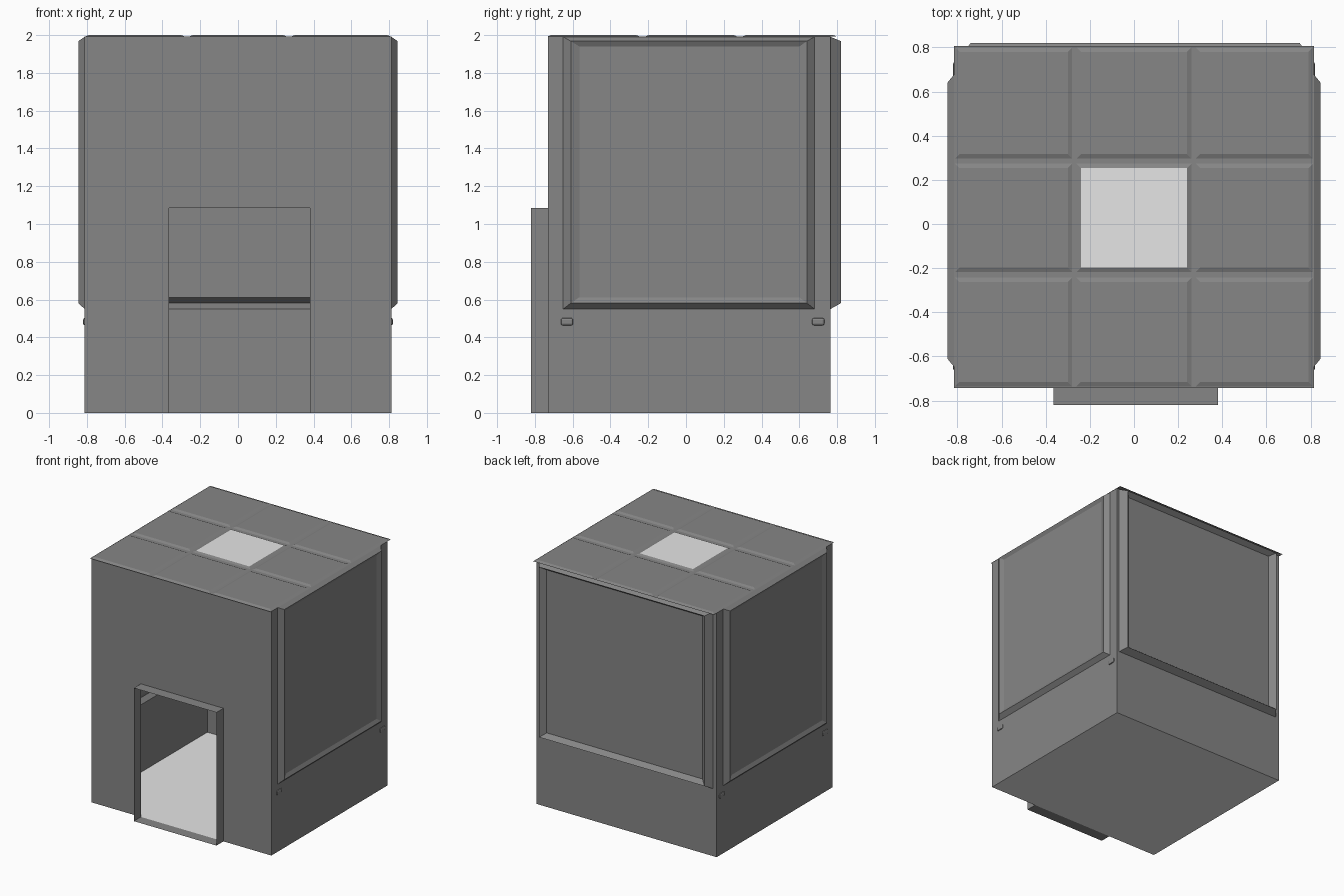
import bpy, bmesh
from mathutils import Vector

if "Cube" in bpy.data.objects:
    bpy.data.objects.remove(bpy.data.objects["Cube"])


def material(name, value):
    m = bpy.data.materials.new(name)
    m.diffuse_color = (value, value, value, 1)
    m.use_nodes = True
    m.node_tree.nodes["Principled BSDF"].inputs["Base Color"].default_value = m.diffuse_color
    return m


GREY = material("mid grey", 0.238)
LIGHT = material("light grey", 0.79)


def build(name, faces, mat=GREY, centre=(0, 0, 1)):
    """Sheet object from face loops, with normals turned away from centre."""
    bm = bmesh.new()
    for pts in faces:
        bm.faces.new([bm.verts.new(p) for p in pts])
    bmesh.ops.remove_doubles(bm, verts=bm.verts, dist=1e-5)
    bmesh.ops.recalc_face_normals(bm, faces=bm.faces)
    bm.normal_update()
    c = Vector(centre)
    if sum(f.normal.dot(f.calc_center_median() - c) * f.calc_area() for f in bm.faces) < 0:
        bmesh.ops.reverse_faces(bm, faces=bm.faces)
    me = bpy.data.meshes.new(name)
    bm.to_mesh(me)
    bm.free()
    me.materials.append(mat)
    ob = bpy.data.objects.new(name, me)
    bpy.context.collection.objects.link(ob)
    return ob


def rect(u0, u1, v0, v1, place, d):
    return [place(u, v, d) for u, v in ((u0, v0), (u1, v0), (u1, v1), (u0, v1))]


def rings(loops):
    """Quads between successive rectangles, last one filled."""
    faces = [[a[i], a[(i + 1) % 4], b[(i + 1) % 4], b[i]]
             for a, b in zip(loops, loops[1:]) for i in range(4)]
    return faces + [loops[-1]]


X, Y0, Y1, TOP = 0.812, -0.73, 0.765, 1.992


def panel_wall(name, place, u0, u1, r0, r1, wall, rim, recess):
    """Wall with a raised, bevelled and recessed panel."""
    build(name, rings([
        rect(u0, u1, 0, TOP, place, wall),
        rect(r0 - 0.04, r1 + 0.04, 0.55, TOP - 0.001, place, wall),
        rect(r0, r1, 0.581, 1.968, place, rim),
        rect(r0 + 0.045, r1 - 0.04, 0.612, 1.94, place, recess)]))


# Side and back walls
for side, s in (("left", -1), ("right", 1)):
    panel_wall(side + "_wall", lambda u, v, d: (s * d, u, v),
               Y0, Y1, -0.61, 0.64, X, 0.845, 0.83)
    # Small rounded pegs below the side panels
    for end, y in (("front", -0.63), ("back", 0.70)):
        bpy.ops.mesh.primitive_cube_add(size=1, location=(s * 0.809, y, 0.483))
        peg = bpy.context.object
        peg.name = f"{side}_{end}_peg"
        peg.scale = (0.022, 0.066, 0.04)
        bpy.ops.object.transform_apply(location=False, rotation=False, scale=True)
        peg.data.materials.append(GREY)
        bev = peg.modifiers.new("round", 'BEVEL')
        bev.width, bev.segments = 0.01, 2
panel_wall("back_wall", lambda u, v, d: (u, d, v), -X, X, -0.74, 0.75, Y1, 0.82, 0.78)

# Front wall with doorway
DL, DR, DT, DY = -0.365, 0.38, 1.085, -0.82
build("front_wall", [[(x, Y0, z) for x, z in (
    (-X, 0), (DL, 0), (DL, DT), (DR, DT), (DR, 0), (X, 0), (X, TOP), (-X, TOP))]])

# Thin door surround standing out from the front wall
door = [rect(DL, DR, 0, DT, lambda u, v, d: (u, d, v), y) for y in (Y0, DY)]
build("door_surround", rings(door)[:4], centre=(0, -0.775, 0.55))

# Light floor
flat = lambda u, v, d: (u, v, d)
build("floor", [rect(-X, X, Y0, Y1, flat, 0)], LIGHT)

# Nine bevelled roof tiles, the centre one light
B = 0.02
cols = ((-0.79, -0.30), (-0.24, 0.24), (0.30, 0.79))
rows = ((-0.715, -0.263), (-0.197, 0.253), (0.317, 0.78))
for i, (x0, x1) in enumerate(cols):
    for j, (y0, y1) in enumerate(rows):
        tile = build(f"roof_tile_{i}_{j}", rings([
            rect(x0 - B, x1 + B, y0 - B, y1 + B, flat, TOP),
            rect(x0, x1, y0, y1, flat, 2.0)]), centre=(0, 0, 0))
        if i == j == 1:
            tile.name = "skylight"
            tile.data.materials.append(LIGHT)
            for p in tile.data.polygons:
                p.material_index = 1 if p.normal.z > 0.99 else 0

# Roof grooves and rim: every grid cell that holds no tile
gx = [-0.815] + [e for a, b in cols for e in (a - B, b + B)] + [0.815]
gy = [-0.743] + [e for a, b in rows for e in (a - B, b + B)] + [0.805]
build("roof_grooves", [rect(gx[i], gx[i + 1], gy[j], gy[j + 1], flat, TOP)
                       for i in range(7) for j in range(7)
                       if not (i % 2 and j % 2)], centre=(0, 0, 0))
